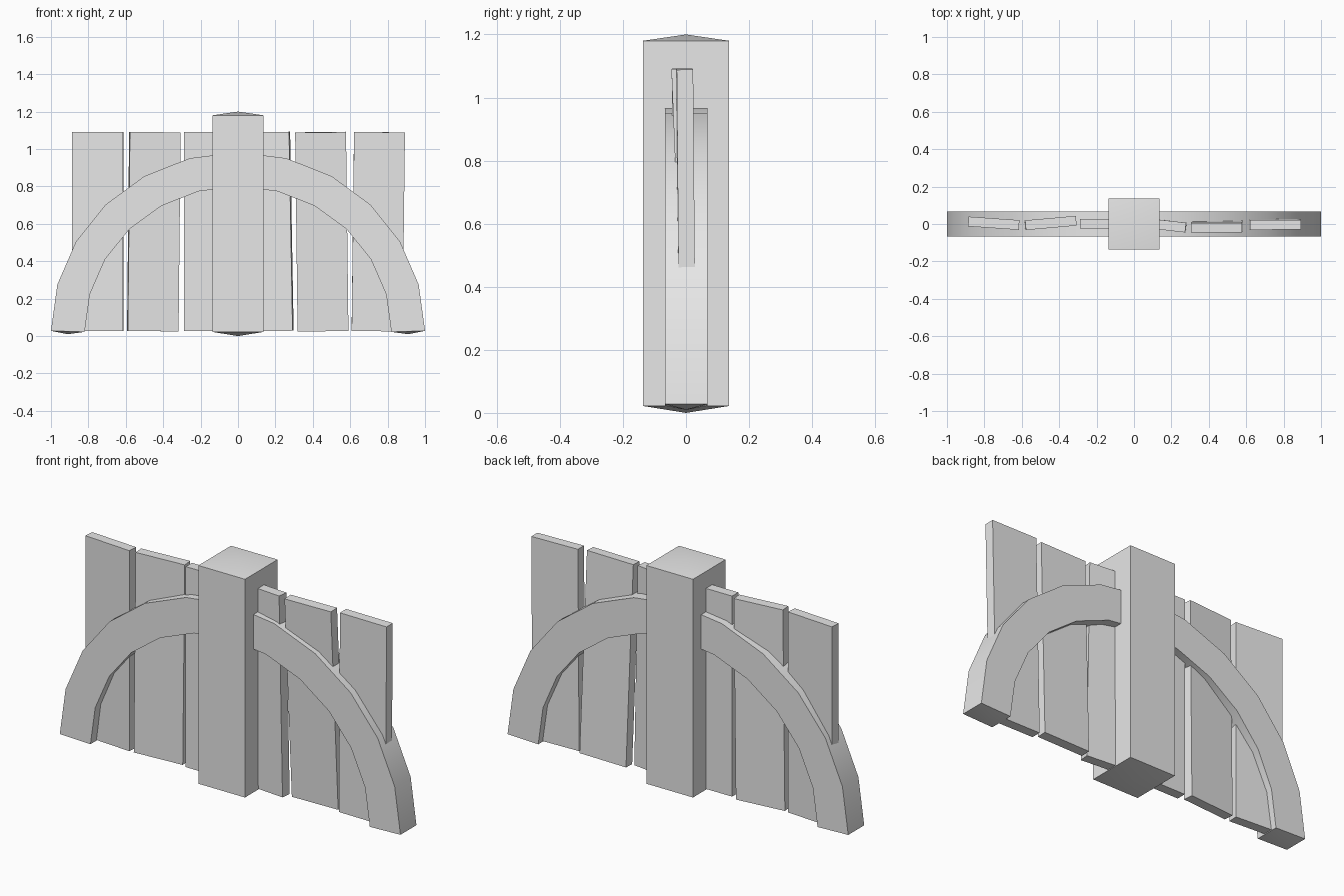
import bpy, bmesh
from math import sin, cos, pi, radians
from mathutils import Matrix, Euler

cube = bpy.data.objects.get("Cube")
if cube:
    bpy.data.objects.remove(cube, do_unlink=True)

grey = bpy.data.materials.new("plain_grey")
grey.use_nodes = True
grey.diffuse_color = (0.8, 0.8, 0.8, 1)
grey.node_tree.nodes["Principled BSDF"].inputs["Base Color"].default_value = (0.8, 0.8, 0.8, 1)


def finish(name, bm, smooth=False):
    bmesh.ops.recalc_face_normals(bm, faces=bm.faces)
    mesh = bpy.data.meshes.new(name)
    bm.to_mesh(mesh)
    bm.free()
    mesh.materials.append(grey)
    obj = bpy.data.objects.new(name, mesh)
    bpy.context.collection.objects.link(obj)
    if smooth:
        bpy.ops.object.select_all(action='DESELECT')
        obj.select_set(True)
        bpy.context.view_layer.objects.active = obj
        bpy.ops.object.shade_smooth_by_angle(angle=radians(30))
    return obj


def sweep(name, rings, tips):
    """Join four-sided rings into a beam and close each end with a low point."""
    bm = bmesh.new()
    loops = [[bm.verts.new(p) for p in ring] for ring in rings]
    for a, b in zip(loops, loops[1:]):
        for i in range(4):
            j = (i + 1) % 4
            bm.faces.new((a[i], a[j], b[j], b[i]))
    for loop, tip in zip((loops[0], loops[-1]), tips):
        v = bm.verts.new(tip)
        for i in range(4):
            bm.faces.new((loop[i], loop[(i + 1) % 4], v))
    return finish(name, bm, True)


# Central square post with shallow pyramid ends
w = 0.137
sweep("post",
      [[(-w, -w, z), (w, -w, z), (w, w, z), (-w, w, z)] for z in (0.022, 1.18)],
      [(0, 0, 0), (0, 0, 1.2)])

# Arched brace with twelve segments and pointed feet
front, back = -0.066, 0.068
rings = []
for k in range(13):
    c, s = cos(pi * k / 12), sin(pi * k / 12)
    outer = (c, 0.028 + 0.955 * s)
    inner = (0.82 * c, 0.022 + 0.778 * s)
    rings.append([(outer[0], front, outer[1]), (outer[0], back, outer[1]),
                  (inner[0], back, inner[1]), (inner[0], front, inner[1])])
sweep("arched_brace", rings, [(0.91, 0, 0.01), (-0.91, 0, 0.01)])

# Uneven boards: centre x, centre y, then lean on x, lean on y, turn on z in degrees
boards = [
    (-0.75, 0.004, 0, 0, -4),
    (-0.450, 0.005, 0, 0.6, 5),
    (-0.154, 0.002, 0, 0, 0),
    (0.150, -0.003, 0.2, -1, -6.5),
    (0.448, 0.001, 2.3, -0.7, 0),
    (0.750, 0.000, 0.5, 0.7, 0.5),
]
for n, (x, y, rx, ry, rz) in enumerate(boards, 1):
    bm = bmesh.new()
    bmesh.ops.create_cube(bm, size=1)
    turn = Euler([radians(a) for a in (rx, ry, rz)]).to_matrix().to_4x4()
    place = Matrix.Translation((x, y, 0.558)) @ turn @ Matrix.Diagonal((0.272, 0.052, 1.064, 1))
    bm.transform(place)
    finish(f"board_{n}", bm)
